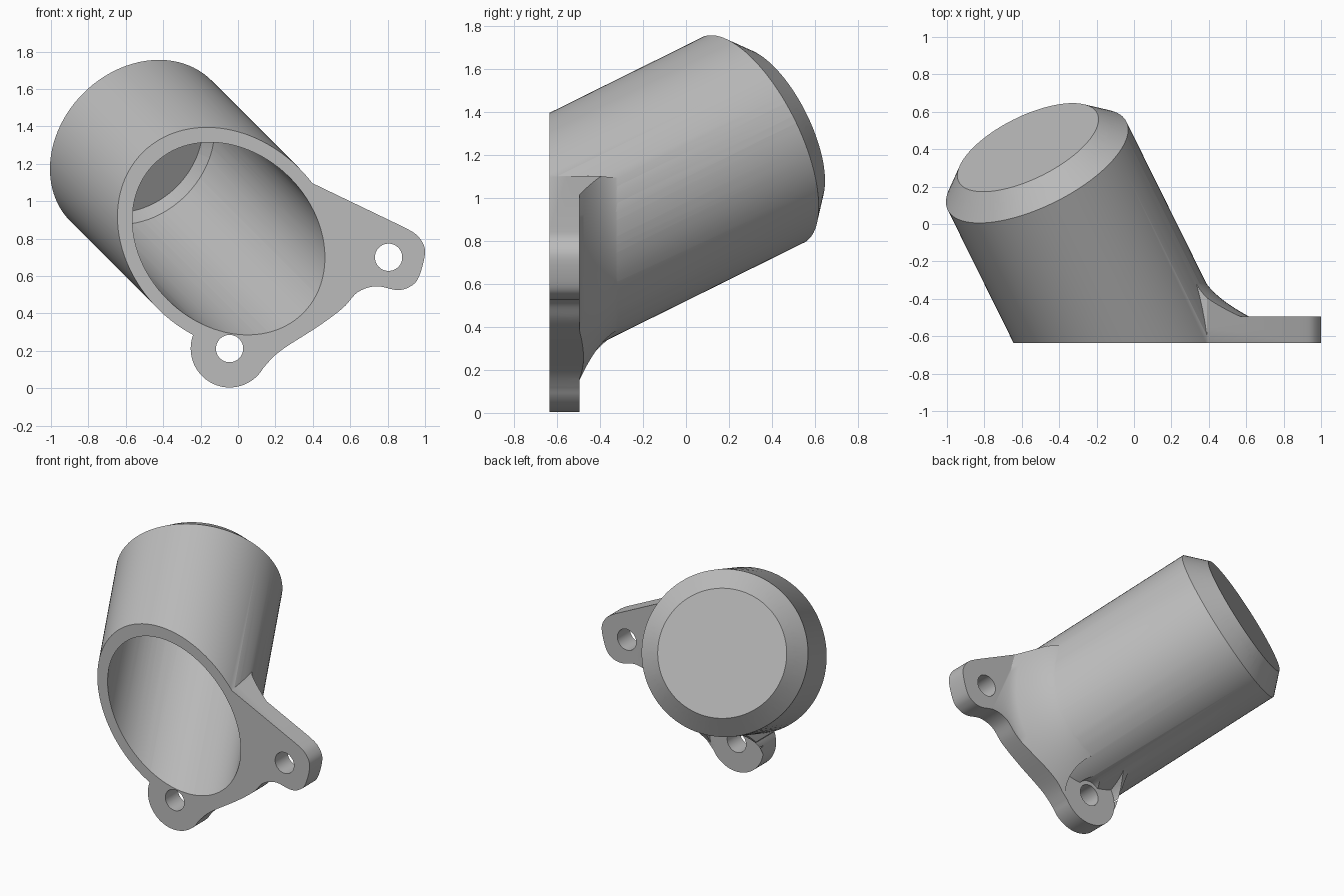
import bpy
import bmesh
from math import cos, sin, radians, pi
from mathutils import Vector

cube = bpy.data.objects.get("Cube")
if cube:
    bpy.data.objects.remove(cube, do_unlink=True)

FRONT, BACK = -0.635, -0.495           # flange thickness range along y
R_OUT, R_IN = 0.533, 0.4615            # tube radii
LENGTH = 1.155                         # tube axis length to the chamfer
SEG = 96
AXIS = Vector((-0.495, 1, 0.495)).normalized()
BASE = Vector((-0.05, FRONT, 0.80))
U = AXIS.cross(Vector((0, 1, 0))).normalized()
V = AXIS.cross(U)
LUGS = [(0.805, 0.70), (-0.045, 0.212)]
LUG_R = 0.208

grey = bpy.data.materials.new("light grey")
grey.use_nodes = True
grey.diffuse_color = (0.5, 0.5, 0.5, 1)
bsdf = next(n for n in grey.node_tree.nodes if n.type == "BSDF_PRINCIPLED")
bsdf.inputs["Base Color"].default_value = grey.diffuse_color


def loft(name, rings):
    """Closed solid through a list of equal-length point rings."""
    bm = bmesh.new()
    rows = [[bm.verts.new(p) for p in ring] for ring in rings]
    n = len(rows[0])
    for a, b in zip(rows, rows[1:]):
        for i in range(n):
            j = (i + 1) % n
            bm.faces.new((a[i], a[j], b[j], b[i]))
    bm.faces.new(rows[0])
    bm.faces.new(rows[-1])
    bmesh.ops.recalc_face_normals(bm, faces=bm.faces)
    mesh = bpy.data.meshes.new(name)
    bm.to_mesh(mesh)
    bm.free()
    mesh.materials.append(grey)
    ob = bpy.data.objects.new(name, mesh)
    bpy.context.collection.objects.link(ob)
    return ob


def circle(r):
    return [(U * cos(2 * pi * i / SEG) + V * sin(2 * pi * i / SEG)) * r for i in range(SEG)]


def square_ring(r, s):
    """Ring perpendicular to the tube axis."""
    return [BASE + AXIS * s + q for q in circle(r)]


def slanted_ring(r, y, grow=0.0):
    """Tube section in a plane of constant y, pushed outwards by grow."""
    pts = []
    centre = BASE + AXIS * ((y - BASE.y) / AXIS.y)
    for q in circle(r):
        p = BASE + q
        p += AXIS * ((y - p.y) / AXIS.y)
        normal = Vector((q.x, 0, q.z)) + Vector((0, 0, 0))
        # section normal is the tube normal flattened into the plane
        pts.append(p + normal.normalized() * grow)
    return pts


def prism(name, outline, y0, y1):
    return loft(name, [[(x, y, z) for x, z in outline] for y in (y0, y1)])


def disc(centre, r, n=48):
    return [(centre[0] + r * cos(2 * pi * i / n), centre[1] + r * sin(2 * pi * i / n))
            for i in range(n)]


def spline(points, steps=6):
    """Smooth curve through points, ends included."""
    pts = [Vector(p) for p in points]
    pts = [pts[0]] + pts + [pts[-1]]
    out = []
    for a, b, c, d in zip(pts, pts[1:], pts[2:], pts[3:]):
        for k in range(steps):
            t = k / steps
            out.append(0.5 * (2 * b + (c - a) * t + (2 * a - 5 * b + 4 * c - d) * t * t
                              + (3 * b - a - 3 * c + d) * t ** 3))
    return out + [pts[-1]]


def combine(target, tool, operation):
    mod = target.modifiers.new(operation.lower(), "BOOLEAN")
    mod.operation = operation
    mod.solver = "EXACT"
    mod.object = tool
    bpy.ops.object.select_all(action="DESELECT")
    bpy.context.view_layer.objects.active = target
    target.select_set(True)
    bpy.ops.object.modifier_apply(modifier=mod.name)
    bpy.data.objects.remove(tool, do_unlink=True)


# Flange outline: side lug, waist, lower lug, then closed inside the tube
outline = [(0.2, 1.08), (0.39, 1.10)]
outline += spline([(0.90, 0.855), (0.965, 0.81), (1.0, 0.73), (0.967, 0.595), (0.92, 0.543),
                   (0.85, 0.525), (0.738, 0.545), (0.64, 0.513), (0.56, 0.428),
                   (0.428, 0.33), (0.225, 0.198), (0.135, 0.108)])
cx, cz = LUGS[1]
outline += [(cx + LUG_R * cos(radians(a)), cz + LUG_R * sin(radians(a)))
            for a in range(-35, -201, -5)]
outline += [(-0.25, 0.295), (-0.2, 0.5)]

# Angled tube with a chamfered far rim
body = loft("angled_tube_with_flange", [
    slanted_ring(R_OUT, FRONT),
    square_ring(R_OUT, LENGTH),
    square_ring(R_OUT - 0.12, LENGTH + 0.12)])

# Blend between tube and flange, kept clear of the lower lug
levels = [(BACK - 0.06, 0.14)]
for i in range(11):
    u = i / 10
    levels.append((BACK + 0.21 * u, 0.145 * (1 - u) ** 2 - 0.004))
blend = loft("blend", [slanted_ring(R_OUT, y, g) for y, g in levels])
combine(blend, prism("blend_limit", outline, -0.6, 0.0), "INTERSECT")
combine(blend, prism("lug_clearance", disc(LUGS[1], LUG_R), BACK, 0.1), "DIFFERENCE")

flange = prism("flange", outline, FRONT, BACK)
combine(body, flange, "UNION")
combine(body, blend, "UNION")

# Bore, screw holes and the screw head relief behind the lower lug
bore = loft("bore", [slanted_ring(R_IN, FRONT - 0.3), square_ring(R_IN, LENGTH + 0.5)])
combine(body, bore, "DIFFERENCE")
for lug in LUGS:
    combine(body, prism("screw_hole", disc(lug, 0.073), FRONT - 0.1, BACK + 0.15), "DIFFERENCE")
combine(body, prism("head_relief", disc(LUGS[1], 0.1), BACK, BACK + 0.3), "DIFFERENCE")

bpy.ops.object.select_all(action="DESELECT")
body.select_set(True)
bpy.context.view_layer.objects.active = body
bpy.ops.object.shade_smooth_by_angle(angle=radians(30))
